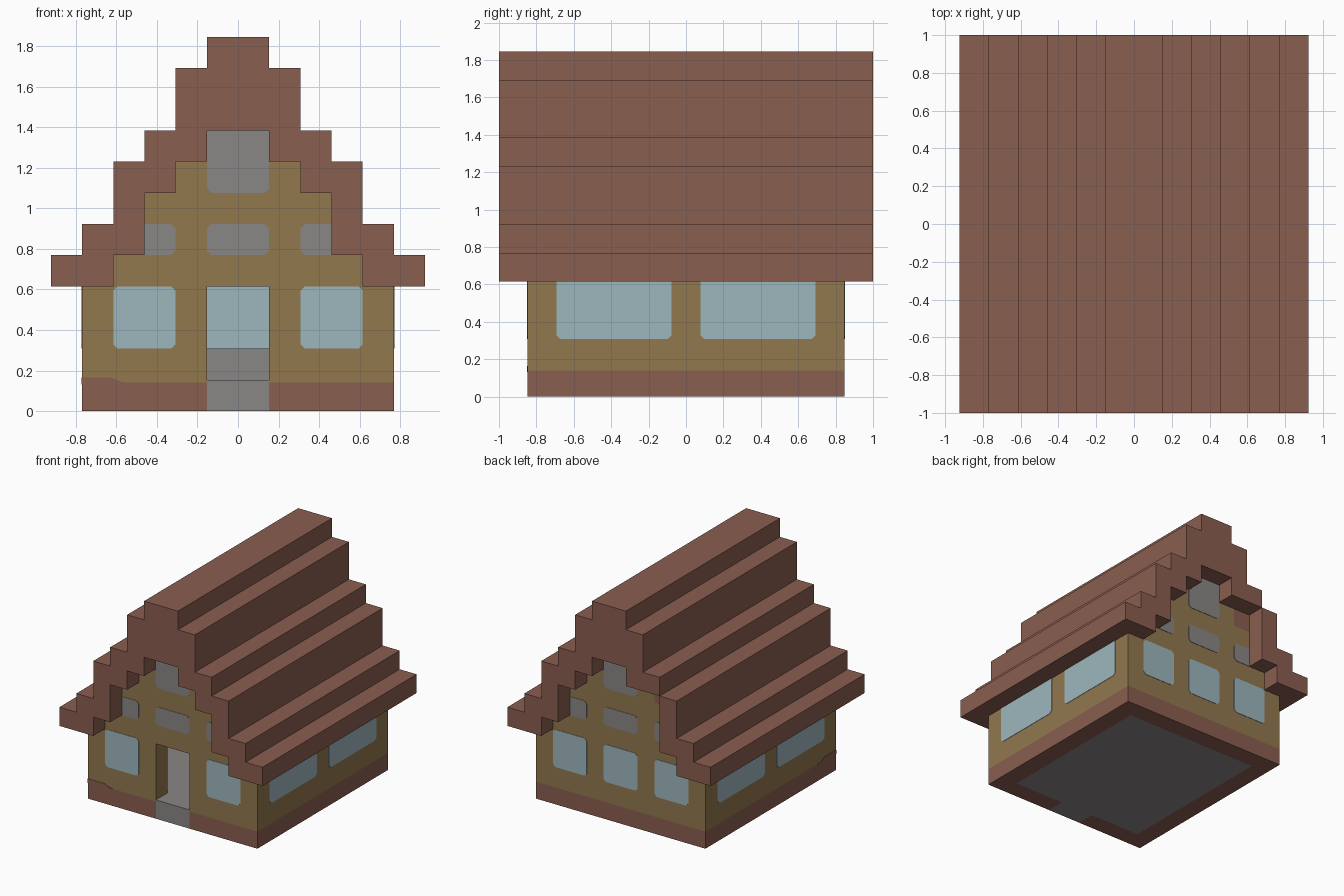
import bpy, bmesh
from mathutils import Vector

cube = bpy.data.objects.get("Cube")
if cube:
    bpy.data.objects.remove(cube, do_unlink=True)

U = 2 / 13      # one building block


def material(name, rgb):
    m = bpy.data.materials.new(name)
    m.use_nodes = True
    m.diffuse_color = (*rgb, 1)
    m.node_tree.nodes["Principled BSDF"].inputs["Base Color"].default_value = (*rgb, 1)
    return m


BROWN = material("roof_brown", (0.255, 0.112, 0.080))
OCHRE = material("wall_ochre", (0.285, 0.188, 0.076))
GLASS = material("pale_blue_glass", (0.337, 0.474, 0.515))
GREY = material("stone_grey", (0.254, 0.238, 0.238))


def prism(name, pts, lo, hi, mat, axis="y"):
    """Extrude a (horizontal, z) profile from lo to hi along axis, in blocks."""
    bm = bmesh.new()
    place = (lambda h, z: (h, lo, z)) if axis == "y" else (lambda h, z: (lo, h, z))
    face = bm.faces.new([bm.verts.new(Vector(place(h, z)) * U) for h, z in pts])
    out = bmesh.ops.extrude_face_region(bm, geom=[face])
    step = Vector((0, hi - lo, 0) if axis == "y" else (hi - lo, 0, 0)) * U
    bmesh.ops.translate(bm, vec=step, verts=[v for v in out["geom"] if isinstance(v, bmesh.types.BMVert)])
    bmesh.ops.recalc_face_normals(bm, faces=bm.faces)
    me = bpy.data.meshes.new(name)
    bm.to_mesh(me)
    bm.free()
    me.materials.append(mat)
    ob = bpy.data.objects.new(name, me)
    bpy.context.collection.objects.link(ob)
    return ob


def box(name, x0, x1, y0, y1, z0, z1, mat):
    return prism(name, [(x0, z0), (x1, z0), (x1, z1), (x0, z1)], y0, y1, mat)


def pane(name, h0, h1, z0, z1, at, mat, axis="y"):
    """Thin plate with clipped corners, straddling a wall face."""
    c, d = 0.14, 0.02
    pts = [(h0 + c, z0), (h1 - c, z0), (h1, z0 + c), (h1, z1 - c),
           (h1 - c, z1), (h0 + c, z1), (h0, z1 - c), (h0, z0 + c)]
    prism(name, pts, at - d, at + d, mat, axis)


def mirrored(half):
    return half + [(-x, z) for x, z in reversed(half)]


# Stepped roof: underside and top of each column, from ridge to eave
columns = [(9, 12), (8, 11), (7, 9), (5, 8), (4, 6), (4, 5)]
top, under = [], []
for i, (b, t) in enumerate(columns):
    top += [(i, t), (i + 1, t)]
    under += [(i, b), (i + 1, b)]
top, under = top[1:], under[1:]
under.remove((5, 4))
left = [(-x, z) for x, z in reversed(top)]
right_under = list(reversed(under))
left_under = [(-x, z) for x, z in under]
prism("roof", left + top + right_under + left_under, -6.5, 5.5, BROWN)

# Back overhang, with one block missing
for side in (1, -1):
    for i, (b, t) in enumerate(columns):
        if side < 0 and i == 2:
            b += 1
        x0, x1 = sorted((side * i, side * (i + 1)))
        box("roof_back_overhang", x0, x1, 5.5, 6.5, b, t, BROWN)

# Gable walls, the front one with a doorway
BASE = 0.91
gable = [(5, BASE), (5, 4), (4, 4), (4, 5), (3, 5), (3, 7), (2, 7), (2, 8), (1, 8), (1, 9)]
prism("front_wall", mirrored([(1, 4), (1, BASE)] + gable), -5.5, -4.5, OCHRE)
prism("back_wall", mirrored(gable), 4.5, 5.5, OCHRE)
box("back_wall_base", -5, 5, 4.5, 5.5, 0, BASE, BROWN)

# Side walls and base course
for side, word in ((1, "left"), (-1, "right")):
    x0, x1 = sorted((side * 4, side * 5))
    box(word + "_wall", x0, x1, -4.5, 4.5, BASE, 4, OCHRE)
    box(word + "_wall_base", x0, x1, -4.5, 4.5, 0, BASE, BROWN)
    f0, f1 = sorted((side, side * 5))
    box(word + "_front_base", f0, f1, -5.5, -4.5, 0, BASE, BROWN)
    for y in (-4.5, 0.5):
        for face in (4, 5):
            pane(word + "_window", y, y + 4, 2, 4.2 if face == 5 else 4, side * face, GLASS, "x")

# Floor, door step and inner ledge
box("floor", -4, 4, -4.5, 4.5, 0, 1, GREY)
box("door_step", -1, 1, -5.5, -4.5, 0, 1, GREY)
box("back_ledge", -4, 4, 3.5, 4.5, 1, 2, GREY)

# Taller brown patch at the front right corner
patch = [(-5.02, 0.85), (-3.5, 0.85), (-3.5, 0.91), (-3.75, 0.94), (-4.05, 1.07), (-5.02, 1.07)]
prism("corner_patch_front", patch, -5.52, -5.49, BROWN)
prism("corner_patch_side", [(y - 0.5, z) for y, z in patch], -5.02, -4.99, BROWN, "x")

# Gable windows, outside and inside
for word, faces in (("front", (-5.5, -4.5)), ("back", (5.5, 4.5))):
    for at in faces:
        for x in (-4, 2):
            pane(word + "_window", x, x + 2, 2, 4, at, GLASS)
        pane(word + "_middle_attic_window", -1, 1, 5, 6, at, GREY)
        pane(word + "_top_attic_window", -1, 1, 7, 9.2, at, GREY)
        for x0, x1 in ((-3.2, -2), (2, 3.2)):
            pane(word + "_side_attic_window", x0, x1, 5, 6, at, GREY)
pane("back_middle_window", -1, 1, 2, 4, 5.5, GLASS)
box("back_middle_window_inside", -1, 1, 4.48, 4.52, 2, 4, GLASS)
